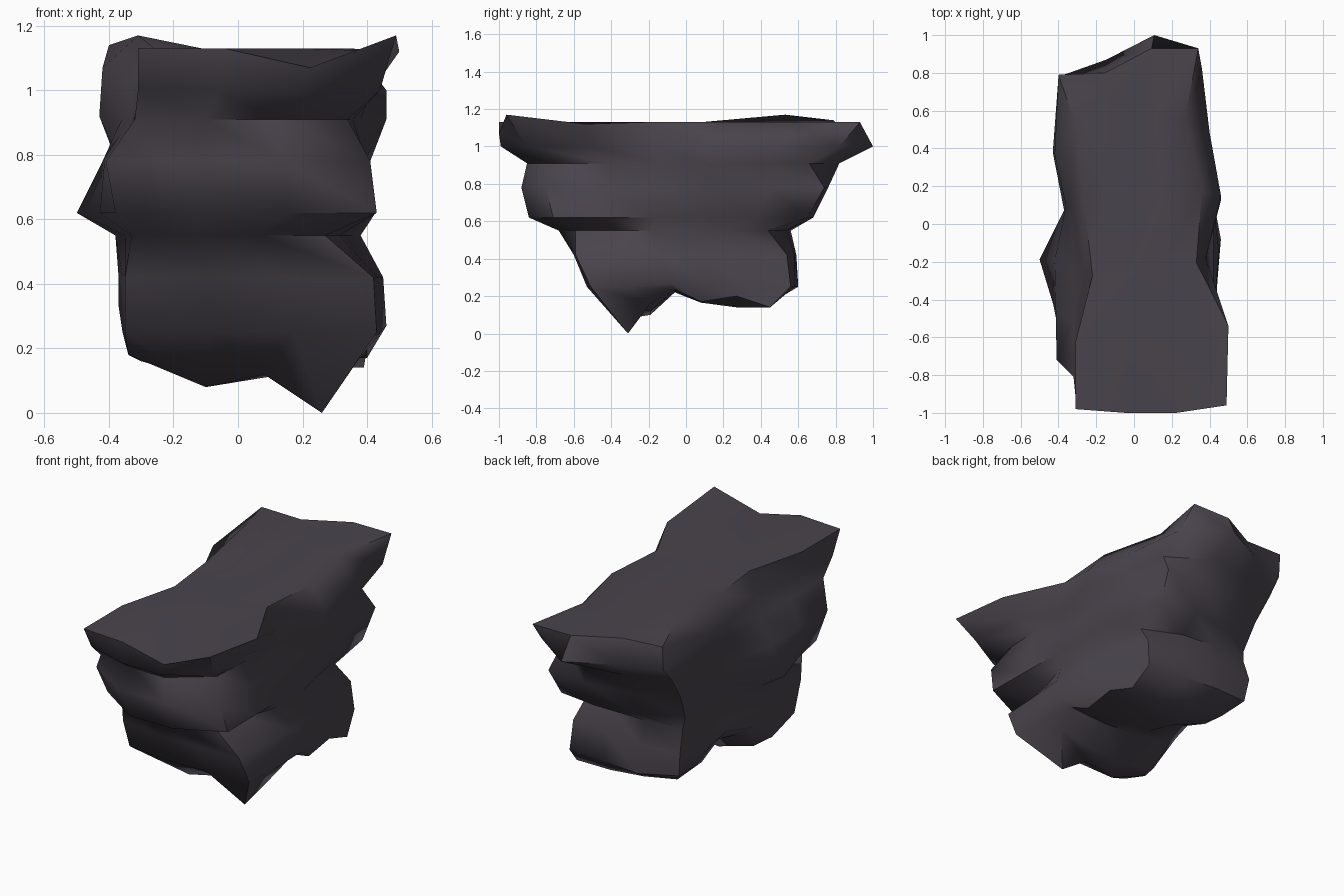
import bpy, bmesh

if "Cube" in bpy.data.objects:
    bpy.data.objects.remove(bpy.data.objects["Cube"])

# Strata of the rock, top to bottom. Per level:
# z, front y (left, middle, right), back y (left, centre left, centre right, right),
# corner x (front left, front right, back right, back left),
# right side x (fore, aft), left side x (fore, aft)
STRATA = [
    (1.13, -.98, -1.0, -.96, .79, .80, .93, .93, -.31, .49, .34, -.40, .33, .36, -.22, -.26),
    (1.00, -.91, -.99, -.85, .78, .87, 1.0, .82, -.31, .44, .36, -.40, .38, .46, -.27, -.33),
    (0.91, -.81, -.85, -.68, .70, .79, .82, .66, -.32, .34, .34, -.40, .38, .46, -.33, -.36),
    (0.78, -.72, -.88, -.75, .60, .72, .76, .74, -.41, .41, .37, -.38, .38, .41, -.42, -.37),
    (0.62, -.66, -.84, -.71, .52, .64, .68, .65, -.38, .43, .35, -.36, .42, .42, -.50, -.36),
    (0.55, -.60, -.68, -.59, .53, .56, .54, .44, -.33, .27, .32, -.35, .38, .38, -.38, -.34),
    (0.42, -.56, -.60, -.59, .57, .59, .58, .54, -.35, .42, .35, -.36, .45, .42, -.37, -.35),
    (0.25, -.50, -.53, -.51, .55, .60, .58, .56, -.35, .43, .36, -.34, .46, .42, -.37, -.35),
]
NX, NY = 4, 6


def lerp(a, b, t):
    return a + (b - a) * t


def side(c0, m0, m1, c1):
    """x of one long side at the six stations from front to back"""
    return [c0, lerp(c0, m0, .4), m0, m1, lerp(c1, m1, .4), c1]


def layer(row):
    """full grid of points for one stratum"""
    z, yfl, yfm, yfr, ybl, ybml, ybmr, ybr, fl, fr, br, bl, r1, r2, l1, l2 = row
    left, right = side(fl, l1, l2, bl), side(fr, r1, r2, br)
    front, back = (yfl, yfm, yfm, yfr), (ybl, ybml, ybmr, ybr)
    grid = {}
    for j in range(NY):
        for i in range(NX):
            y = lerp(front[i], back[i], j / (NY - 1))
            grid[i, j] = [lerp(left[j], right[j], i / (NX - 1)), y, z]
    return grid


layers = [layer(r) for r in STRATA]

# raised corners, dipped lip and wavy sides of the top
top = layers[0]
top[3, 0][2] = 1.17
top[2, 0][2] = 1.07
top[3, 1] = [.50, -.54, 1.12]
top[3, 4][0] = .27
top[0, 1][0] = -.31
top[0, 4] = [-.31, .53, 1.17]
top[0, 5][2] = 1.14

# rear left shoulder, with its sharp upright edge
layers[1][0, 4] = [-.42, .37, 1.07]
layers[2][0, 4] = [-.43, .38, .92]

# lower edge of the walls rises over the notch
for key, z in {(0, 2): .33, (0, 3): .38, (0, 4): .33, (0, 5): .28, (3, 2): .27}.items():
    layers[-1][key][2] = z

# underside: pointed front lump, notch, blunter back lump
ys = (-.31, -.19, -.06, .08, .27, .45)
front_x = (-.34, -.10, .08, .26)
left_x = (-.34, -.30, -.28, -.27, -.29, -.26)
right_x = (.26, .37, .40, .40, .40, .39)
under_z = (
    (.18, .16, .27, .30, .24, .20),
    (.08, .10, .23, .19, .15, .16),
    (.12, .12, .22, .165, .14, .14),
    (0, .16, .235, .17, .20, .14),
)
under = {}
for j in range(NY):
    for i in range(NX):
        x = front_x[i] if j == 0 else lerp(left_x[j], right_x[j], i / 3)
        under[i, j] = [x, ys[j], under_z[i][j]]
layers.append(under)

# perimeter order around a layer
rim = [(i, 0) for i in range(NX)] + [(NX - 1, j) for j in range(1, NY)]
rim += [(i, NY - 1) for i in range(NX - 2, -1, -1)] + [(0, j) for j in range(NY - 2, 0, -1)]

bm = bmesh.new()
rings = [[bm.verts.new(g[k]) for k in rim] for g in layers]
n = len(rim)
# walls
for a, b in zip(rings, rings[1:]):
    for k in range(n):
        m = (k + 1) % n
        bm.faces.new((a[k], b[k], b[m], a[m]))
# top and bottom caps
for g, ring in ((layers[0], rings[0]), (under, rings[-1])):
    pts = dict(zip(rim, ring))
    for key, co in g.items():
        if key not in pts:
            pts[key] = bm.verts.new(co)
    for i in range(NX - 1):
        for j in range(NY - 1):
            bm.faces.new((pts[i, j], pts[i + 1, j], pts[i + 1, j + 1], pts[i, j + 1]))
bmesh.ops.recalc_face_normals(bm, faces=bm.faces)

mesh = bpy.data.meshes.new("rock")
bm.to_mesh(mesh)
bm.free()
rock = bpy.data.objects.new("rock", mesh)
bpy.context.collection.objects.link(rock)

stone = bpy.data.materials.new("dark stone")
stone.diffuse_color = (.067, .058, .073, 1)
stone.use_nodes = True
stone.node_tree.nodes["Principled BSDF"].inputs["Base Color"].default_value = stone.diffuse_color
mesh.materials.append(stone)

bpy.context.view_layer.objects.active = rock
rock.select_set(True)
bpy.ops.object.shade_smooth_by_angle(angle=.95)
